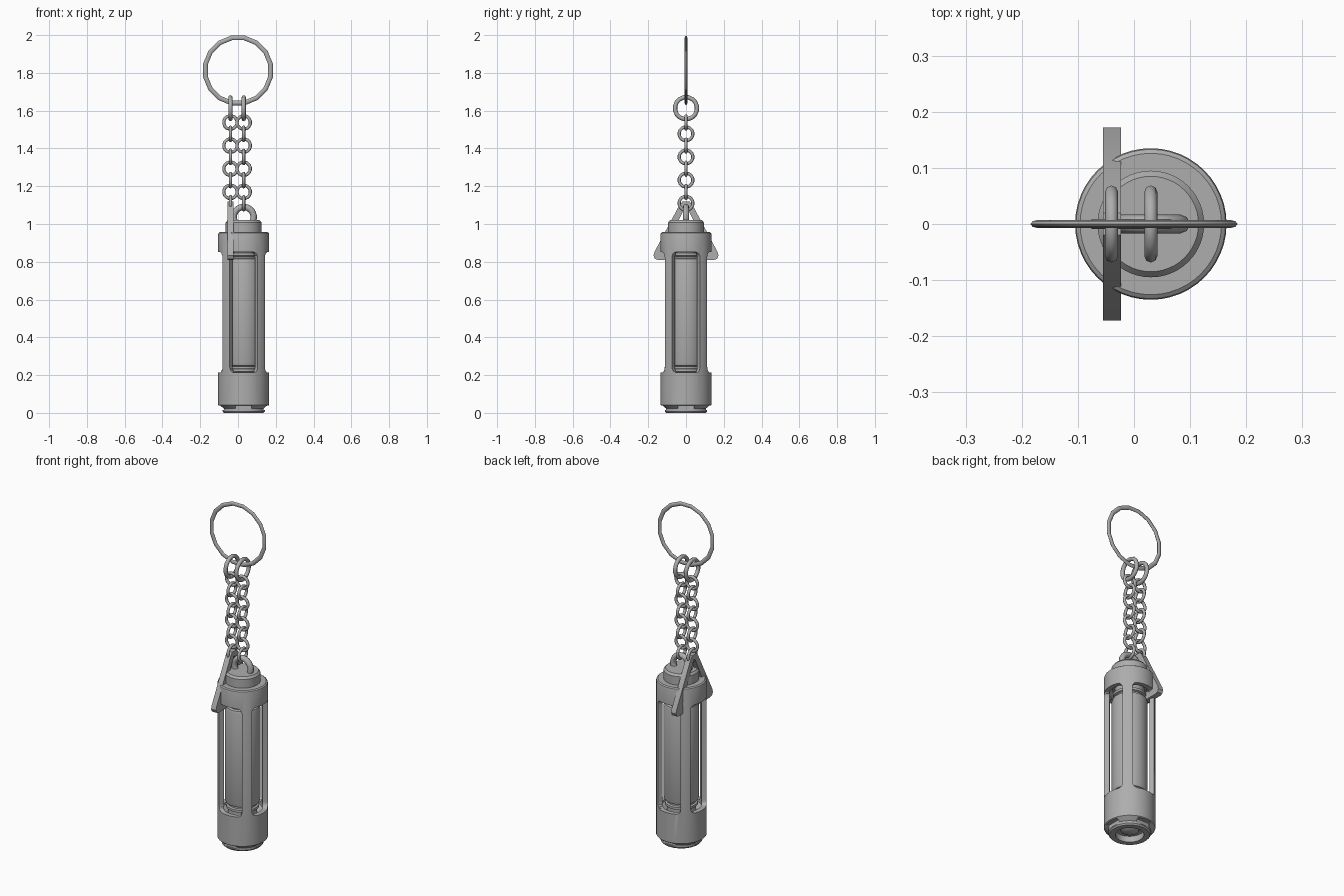
import bpy, bmesh, math
from mathutils import Matrix, Vector

if "Cube" in bpy.data.objects:
    bpy.data.objects.remove(bpy.data.objects["Cube"])

AX = 0.03  # x of the capsule axis
metal = bpy.data.materials.new("grey metal")
metal.diffuse_color = (0.42, 0.42, 0.42, 1)
metal.use_nodes = True
metal.node_tree.nodes["Principled BSDF"].inputs["Base Color"].default_value = metal.diffuse_color


def finish(name, bm, smooth=True, angle=35):
    bmesh.ops.recalc_face_normals(bm, faces=bm.faces[:])
    me = bpy.data.meshes.new(name)
    bm.to_mesh(me)
    bm.free()
    ob = bpy.data.objects.new(name, me)
    bpy.context.collection.objects.link(ob)
    me.materials.append(metal)
    bpy.ops.object.select_all(action='DESELECT')
    ob.select_set(True)
    bpy.context.view_layer.objects.active = ob
    if smooth:
        bpy.ops.object.shade_smooth_by_angle(angle=math.radians(angle))
    return ob


def lathe(name, profile, steps=48, closed=False):
    """Spin (radius, z) points around the capsule axis."""
    bm = bmesh.new()
    vs = [bm.verts.new((AX + r, 0, z)) for r, z in profile]
    edges = [bm.edges.new(p) for p in zip(vs, vs[1:])]
    if closed:
        edges.append(bm.edges.new((vs[-1], vs[0])))
    bmesh.ops.spin(bm, geom=vs + edges, cent=(AX, 0, 0), axis=(0, 0, 1),
                   angle=2 * math.pi, steps=steps)
    bmesh.ops.remove_doubles(bm, verts=bm.verts[:], dist=1e-5)
    return finish(name, bm)


def ring(name, centre, outer, tube, facing, n=16, m=8, depth=None):
    """Torus whose hole faces along 'x' or 'y'; depth is the half thickness."""
    depth = depth or tube
    bm = bmesh.new()
    rows = []
    for i in range(n):
        a = 2 * math.pi * (i + 0.5) / n
        row = []
        for j in range(m):
            b = 2 * math.pi * j / m
            r, d = outer - tube + tube * math.cos(b), depth * math.sin(b)
            u, w = r * math.cos(a), r * math.sin(a)
            p = (u, d, w) if facing == 'y' else (d, u, w)
            row.append(bm.verts.new(Vector(centre) + Vector(p)))
        rows.append(row)
    for i in range(n):
        for j in range(m):
            k, l = (i + 1) % n, (j + 1) % m
            bm.faces.new((rows[i][j], rows[k][j], rows[k][l], rows[i][l]))
    return finish(name, bm, angle=50)


def cut(target, cutter):
    mod = target.modifiers.new("cut", 'BOOLEAN')
    mod.operation, mod.solver, mod.object = 'DIFFERENCE', 'EXACT', cutter
    bpy.context.view_layer.objects.active = target
    bpy.ops.object.modifier_apply(modifier=mod.name)
    bpy.data.objects.remove(cutter)


# slotted outer case
case = lathe("case", [
    (0.108, 0.2), (0.075, 0.18), (0.075, 0.0), (0.105, 0.0), (0.112, 0.008),
    (0.112, 0.022), (0.135, 0.042), (0.135, 0.945), (0.133, 0.952),
    (0.126, 0.957), (0.09, 0.957), (0.09, 0.88), (0.108, 0.86)], closed=True)

# four wedge-shaped windows with rounded corners
half = math.radians(33.5)
for k in range(4):
    bm = bmesh.new()
    z0, z1, rad = 0.213, 0.852, 0.03
    outline = []
    for sa, sz in ((1, 1), (-1, 1), (-1, -1), (1, -1)):
        quad = {(1, 1): 0, (-1, 1): 1, (-1, -1): 2, (1, -1): 3}[(sa, sz)]
        for i in range(5):
            t = (quad + i / 4) * math.pi / 2
            s = sa * (0.0745 - rad) + rad * math.cos(t)
            z = (z1 - rad if sz > 0 else z0 + rad) + rad * math.sin(t)
            outline.append((s / 0.0745 * math.tan(half), z))
    loops = [[bm.verts.new((r, r * s, z)) for s, z in outline] for r in (0.04, 0.2)]
    bm.faces.new(loops[0])
    bm.faces.new(loops[1])
    for i in range(len(outline)):
        j = (i + 1) % len(outline)
        bm.faces.new((loops[0][i], loops[0][j], loops[1][j], loops[1][i]))
    bm.transform(Matrix.Translation((AX, 0, 0)) @ Matrix.Rotation(k * math.pi / 2, 4, 'Z'))
    cut(case, finish("window_cutter", bm, False))

# four small notches around the foot
for k in range(4):
    bm = bmesh.new()
    bmesh.ops.create_cube(bm, size=1, matrix=Matrix.Rotation(k * math.pi / 2, 4, 'Z')
                          @ Matrix.Translation((0.13, 0, 0.026))
                          @ Matrix.Diagonal((0.05, 0.085, 0.024, 1)))
    bm.transform(Matrix.Translation((AX, 0, 0)))
    cut(case, finish("notch_cutter", bm, False))
bpy.ops.object.select_all(action='DESELECT')
case.select_set(True)
bpy.context.view_layer.objects.active = case
bpy.ops.object.shade_smooth_by_angle(angle=math.radians(35))

# domed plug in the foot
lathe("foot_plug", [(0, 0.012), (0.03, 0.015), (0.048, 0.026), (0.05, 0.035),
                    (0.08, 0.035), (0.08, 0.15), (0, 0.15)])

# inner vial with necked ends and seal rings
lathe("vial", [(0, 0.15), (0.078, 0.15), (0.078, 0.215), (0.088, 0.218),
               (0.088, 0.232), (0.078, 0.236), (0.078, 0.246), (0.09, 0.25),
               (0.095, 0.265), (0.095, 0.8), (0.09, 0.815), (0.078, 0.819),
               (0.078, 0.829), (0.088, 0.833), (0.088, 0.847), (0.078, 0.85),
               (0.078, 0.9), (0, 0.9)])

# top cap and its eyelet
lathe("top_cap", [(0, 0.88), (0.095, 0.88), (0.095, 1.008), (0.085, 1.02), (0, 1.02)])
ring("eyelet", (AX, 0, 1.037), 0.07, 0.017, 'y', n=24)

# triangular link straddling the case
bm = bmesh.new()
outer = [(0.02, 1.118), (0.035, 1.1), (0.168, 0.85), (0.172, 0.832), (0.164, 0.815), (0.15, 0.81)]
inner = [(0.004, 1.088), (0.012, 1.075), (0.11, 0.875), (0.112, 0.865), (0.108, 0.857), (0.1, 0.855)]
loops = []
for prof in (outer, inner):
    full = prof + [(-y, z) for y, z in reversed(prof)]
    loops.append([[bm.verts.new((x, y, z)) for y, z in full] for x in (-0.055, -0.023)])
(of, ob_), (nf, nb) = loops
for i in range(len(of)):
    j = (i + 1) % len(of)
    for a, b in ((of, ob_), (nf, nb), (of, nf), (ob_, nb)):
        bm.faces.new((a[i], a[j], b[j], b[i]))
finish("triangle_link", bm, angle=30)

# two hanging chains of alternating links
for side, x in (("left", -0.04), ("right", AX)):
    for i in range(4):
        z = 1.11 + 0.1225 * i
        ring(side + "_chain_side_link", (x, 0, z), 0.045, 0.0085, 'x')
        ring(side + "_chain_front_link", (x, 0, z + 0.06), 0.044, 0.0085, 'y')
    ring(side + "_chain_top_link", (x, 0, 1.613), 0.07, 0.0115, 'x')

# key ring
ring("key_ring", (0, 0, 1.813), 0.188, 0.0125, 'y', n=16, depth=0.007)
